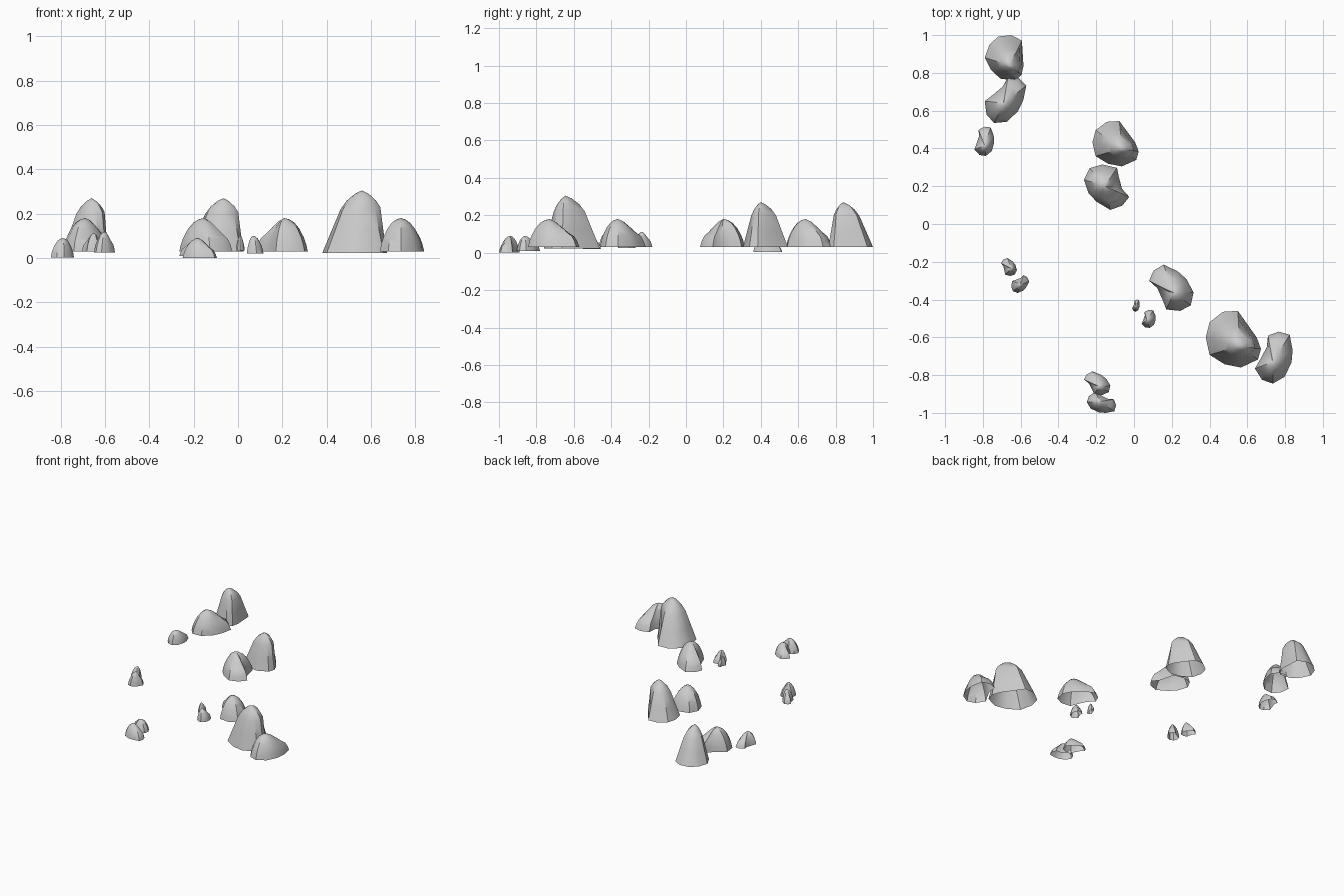
import bpy, bmesh
from math import atan2, cos, radians
from mathutils import Vector, Matrix

if "Cube" in bpy.data.objects:
    bpy.data.objects.remove(bpy.data.objects["Cube"])

# Base outlines seen from above, relative to the summit
TALL = [(-.09, .185), (-.01, .19), (.09, .05), (.112, -.01), (.096, -.065), (.006, -.107),
        (-.08, -.09), (-.16, -.04), (-.18, .05), (-.16, .13)]
BEAN = [(-.03, .138), (.028, .158), (.086, .142), (.102, .063), (.096, 0), (.06, -.074),
        (-.004, -.11), (-.062, -.09), (-.1, -.032), (-.068, .021), (-.036, .08)]
# Rings: height, spread, then height and spread on the special side
TALL_RINGS = [(0, 1, 0, 1), (.35, .77, .35, .88), (.7, .54, .74, .78),
              (.84, .38, .84, .6), (.95, .17, .94, .3)]
BEAN_RINGS = [(0, 1, 0, 1), (.22, .93, .2, .93), (.42, .83, .38, .83), (.68, .64, .51, .64),
              (.86, .43, .70, .43), (.96, .22, .89, .22)]
KINDS = {"tall_rock": (TALL, TALL_RINGS, radians(20)),
         "low_rock": (BEAN, BEAN_RINGS, radians(80))}


def rock(kind, name, turn, box, peak, z0, z1):
    """Loft an open-bottomed rock, turned and fitted to its footprint."""
    outline, rings, side = KINDS[kind]
    rot = Matrix.Rotation(radians(turn), 2)
    pts = [rot @ Vector(p) for p in outline]
    lo = [min(p[i] for p in pts) for i in (0, 1)]
    hi = [max(p[i] for p in pts) for i in (0, 1)]
    base = [Vector([box[2 * i] + (p[i] - lo[i]) / (hi[i] - lo[i]) * (box[2 * i + 1] - box[2 * i])
                    for i in (0, 1)]) for p in pts]
    weight = [max(0, cos(atan2(p[1], p[0]) - side)) ** 2 for p in outline]
    c, h, n = Vector(peak), z1 - z0, len(base)
    bm = bmesh.new()
    loops = []
    for t, s, t2, s2 in rings:
        loop = []
        for b, w in zip(base, weight):
            p = c + (b - c) * (s + (s2 - s) * w)
            loop.append(bm.verts.new((p.x, p.y, z0 + h * (t + (t2 - t) * w))))
        loops.append(loop)
    for a, b in zip(loops, loops[1:]):
        for i in range(n):
            j = (i + 1) % n
            bm.faces.new((a[i], a[j], b[j], b[i]))
    top = bm.verts.new((c.x, c.y, z1))
    for i in range(n):
        bm.faces.new((loops[-1][i], loops[-1][(i + 1) % n], top))
    for f in bm.faces:
        f.normal_update()
    if sum(f.normal.z for f in bm.faces) < 0:
        bmesh.ops.reverse_faces(bm, faces=bm.faces[:])
    me = bpy.data.meshes.new(name)
    bm.to_mesh(me)
    bm.free()
    ob = bpy.data.objects.new(name, me)
    bpy.context.collection.objects.link(ob)
    bpy.ops.object.select_all(action='DESELECT')
    ob.select_set(True)
    bpy.context.view_layer.objects.active = ob
    bpy.ops.object.shade_smooth_by_angle(angle=radians(35))


# Tall rocks
rock("tall_rock", "tall_rock_right", 0, (.38, .672, -.76, -.46), (.56, -.645), .022, .305)
rock("tall_rock", "tall_rock_back", -32, (-.79, -.585, .76, 1.0), (-.66, .84), .03, .27)
rock("tall_rock", "tall_rock_middle", 0, (-.22, .025, .305, .545), (-.065, .40), .03, .27)

# Medium rocks with a low shoulder
rock("low_rock", "medium_rock_right", 0, (.64, .84, -.845, -.57), (.735, -.73), .03, .18)
rock("low_rock", "medium_rock_back", -25, (-.79, -.57, .535, .78), (-.69, .64), .03, .18)
rock("low_rock", "medium_rock_middle", -140, (-.265, -.025, .075, .315), (-.155, .20), .03, .18)
rock("low_rock", "medium_rock_front", 50, (.08, .315, -.46, -.215), (.21, -.365), .03, .18)

# Small rocks
rock("low_rock", "small_rock_left", 10, (-.845, -.74, .36, .515), (-.79, .415), .003, .09)
rock("low_rock", "small_rock_front_a", 50, (-.265, -.125, -.905, -.78), (-.185, -.86), .01, .09)
rock("low_rock", "small_rock_front_b", -90, (-.25, -.095, -1.0, -.89), (-.18, -.94), 0, .09)

# Pebbles
rock("low_rock", "pebble_left_a", 40, (-.705, -.62, -.275, -.18), (-.65, -.235), .03, .112)
rock("low_rock", "pebble_left_b", -45, (-.65, -.555, -.365, -.27), (-.60, -.32), .025, .118)
rock("low_rock", "pebble_centre_a", 0, (-.01, .03, -.465, -.4), (.01, -.435), .035, .10)
rock("low_rock", "pebble_centre_b", 10, (.04, .115, -.55, -.455), (.068, -.51), .02, .10)
